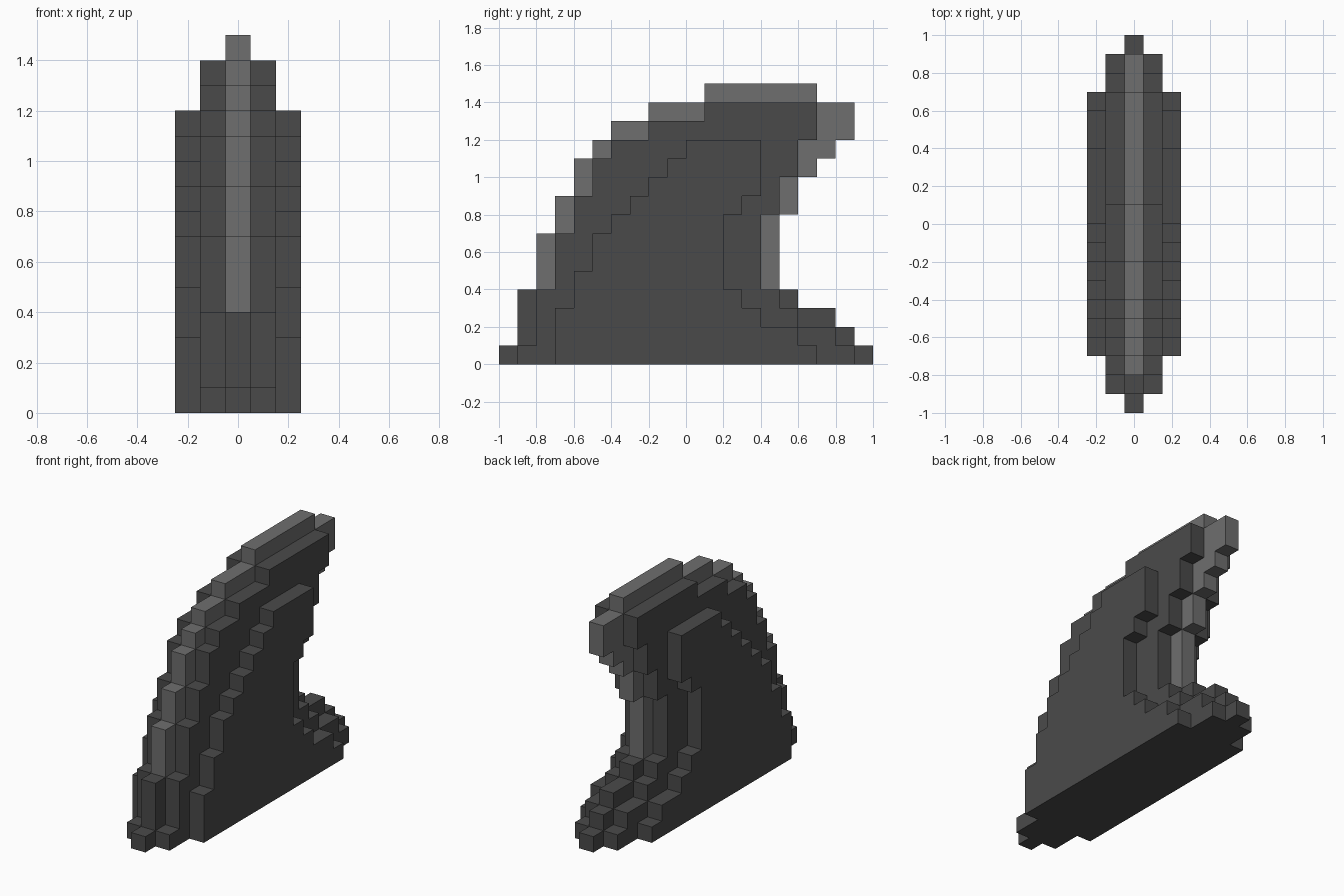
import bpy
import bmesh

cube = bpy.data.objects.get("Cube")
if cube:
    bpy.data.objects.remove(cube, do_unlink=True)


def make_material(name, value):
    mat = bpy.data.materials.new(name)
    mat.use_nodes = True
    colour = (value, value, value, 1.0)
    mat.diffuse_color = colour
    mat.node_tree.nodes["Principled BSDF"].inputs["Base Color"].default_value = colour
    return mat


dark = make_material("dark grey", 0.0685)
light = make_material("light grey", 0.156)


def stepped_edge(steps, z_start):
    """Turn (top z, y) steps into a staircase of corner points, bottom to top."""
    points, z = [], z_start
    for top, y in steps:
        points += [(y, z), (y, top)]
        z = top
    return points


def slab(name, front, back, z_start, x0, x1, mat):
    """Extrude a stepped side profile from x0 to x1."""
    outline = stepped_edge(back, z_start) + stepped_edge(front, z_start)[::-1]
    bm = bmesh.new()
    face = bm.faces.new([bm.verts.new((x0, y, z)) for y, z in outline])
    result = bmesh.ops.extrude_face_region(bm, geom=[face])
    moved = [v for v in result["geom"] if isinstance(v, bmesh.types.BMVert)]
    bmesh.ops.translate(bm, verts=moved, vec=(x1 - x0, 0, 0))
    bmesh.ops.recalc_face_normals(bm, faces=bm.faces)
    mesh = bpy.data.meshes.new(name)
    bm.to_mesh(mesh)
    bm.free()
    mesh.materials.append(mat)
    obj = bpy.data.objects.new(name, mesh)
    bpy.context.collection.objects.link(obj)
    return obj


# Central core: dark foot and light ridge
slab("core_foot",
     [(0.1, -1.0), (0.4, -0.9)],
     [(0.1, 1.0), (0.2, 0.9), (0.3, 0.8), (0.4, 0.6)],
     0.0, -0.05, 0.05, dark)
slab("core_ridge",
     [(0.7, -0.8), (0.9, -0.7), (1.1, -0.6), (1.2, -0.5), (1.3, -0.4),
      (1.4, -0.2), (1.5, 0.1)],
     [(0.8, 0.5), (1.0, 0.6), (1.1, 0.7), (1.2, 0.8), (1.4, 0.9), (1.5, 0.7)],
     0.4, -0.05, 0.05, light)

# Stepped layers on both sides of the core
middle_front = [(0.1, -0.9), (0.4, -0.8), (0.7, -0.7), (0.9, -0.6), (1.1, -0.5),
                (1.2, -0.4), (1.3, -0.2), (1.4, 0.1)]
middle_back = [(0.1, 0.9), (0.2, 0.8), (0.3, 0.6), (0.4, 0.5), (0.8, 0.4),
               (1.0, 0.5), (1.2, 0.6), (1.4, 0.7)]
outer_front = [(0.3, -0.7), (0.5, -0.6), (0.7, -0.5), (0.8, -0.4), (0.9, -0.3),
               (1.0, -0.2), (1.1, -0.1), (1.2, 0.0)]
outer_back = [(0.1, 0.7), (0.2, 0.6), (0.3, 0.4), (0.4, 0.3), (0.8, 0.2),
              (0.9, 0.3), (1.2, 0.4)]
for side, s in (("left", 1), ("right", -1)):
    slab(side + "_middle_layer", middle_front, middle_back, 0.0, s * 0.05, s * 0.15, dark)
    slab(side + "_outer_layer", outer_front, outer_back, 0.0, s * 0.15, s * 0.25, dark)
